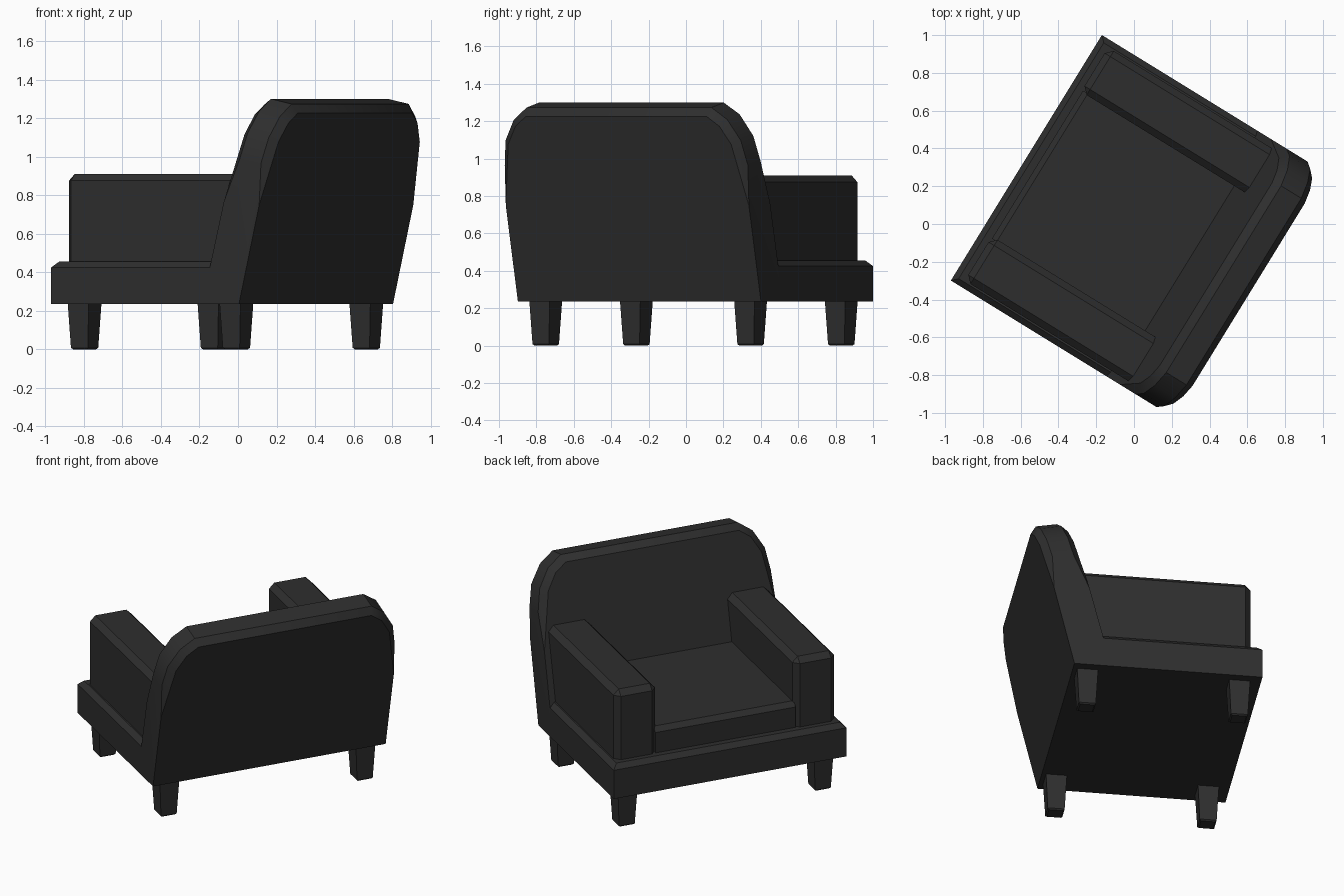
import bpy, bmesh, math
from mathutils import Matrix

if "Cube" in bpy.data.objects:
    bpy.data.objects.remove(bpy.data.objects["Cube"])

# Chair is built square to the axes (front at -y) then turned about z
TURN = Matrix.Rotation(math.radians(-121.6), 4, 'Z')

mat = bpy.data.materials.new("charcoal")
mat.diffuse_color = (0.027, 0.027, 0.027, 1)
mat.use_nodes = True
mat.node_tree.nodes["Principled BSDF"].inputs["Base Color"].default_value = mat.diffuse_color


def loft(name, ring_a, ring_b, bevel=0.0, pick=lambda c: True):
    """Join two matching outlines into a closed solid, bevel chosen edges."""
    bm = bmesh.new()
    a = [bm.verts.new(p) for p in ring_a]
    b = [bm.verts.new(p) for p in ring_b]
    bm.faces.new(a)
    bm.faces.new(b)
    n = len(a)
    for i in range(n):
        j = (i + 1) % n
        bm.faces.new((a[i], a[j], b[j], b[i]))
    bmesh.ops.recalc_face_normals(bm, faces=bm.faces[:])
    if bevel:
        edges = [e for e in bm.edges
                 if pick((e.verts[0].co + e.verts[1].co) / 2)]
        bmesh.ops.bevel(bm, geom=edges, offset=bevel, segments=1,
                        profile=0.5, affect='EDGES')
    bm.transform(TURN)
    bmesh.ops.recalc_face_normals(bm, faces=bm.faces[:])
    me = bpy.data.meshes.new(name)
    bm.to_mesh(me)
    bm.free()
    me.materials.append(mat)
    ob = bpy.data.objects.new(name, me)
    bpy.context.collection.objects.link(ob)
    return ob


def rect(x0, x1, y0, y1, z):
    return [(x0, y0, z), (x1, y0, z), (x1, y1, z), (x0, y1, z)]


def front_y(z):      # leaning front of the backrest
    return 0.305 + 0.25 * (z - 0.455)


def back_y(z):       # leaning rear of the backrest
    return 0.475 + 0.24 * (z - 0.235)


W, Z0, Z1 = 0.763, 0.235, 0.455

# Base rail, ending against the backrest
loft("base", rect(-W, W, -0.669, front_y(Z0), Z0),
     rect(-W, W, -0.669, front_y(Z1), Z1), 0.03,
     lambda c: c.z > 0.44 and c.y < 0.2)

# Backrest: rounded outline as (half width, front height, rear height)
half = [(W, Z0, Z0), (W, 0.99, 0.96), (0.738, 1.13, 1.09),
        (0.67, 1.245, 1.20), (0.58, 1.308, 1.265)]
outline = half + [(-x, f, r) for x, f, r in reversed(half)]
loft("backrest", [(x, front_y(f), f) for x, f, r in outline],
     [(x, back_y(r), r) for x, f, r in outline], 0.04,
     lambda c: c.z > 1.0 and min(abs(c.y - front_y(c.z)),
                                 abs(c.y - back_y(c.z))) < 0.01)

# Seat cushion
loft("seat_cushion", rect(-0.46, 0.46, -0.60, 0.40, 0.44),
     rect(-0.46, 0.46, -0.60, 0.40, 0.62), 0.03,
     lambda c: c.z > 0.6 and c.y < -0.5)

for side, s in (("left", -1), ("right", 1)):
    # Armrest running into the backrest
    x0, x1 = sorted((s * 0.45, s * 0.724))
    loft(side + "_armrest", rect(x0, x1, -0.606, 0.37, 0.44),
         rect(x0, x1, -0.606, 0.46, 0.91), 0.035,
         lambda c: c.z > 0.6 and c.y < 0.44)
    # Tapered legs
    for end, y in (("front", -0.539), ("back", 0.386)):
        x, t, b = s * 0.643, 0.064, 0.051
        loft(end + "_" + side + "_leg", rect(x - b, x + b, y - b, y + b, 0),
             rect(x - t, x + t, y - t, y + t, 0.245), 0.008,
             lambda c: c.z < 0.01)

# Soft shading on shallow angles only
for ob in bpy.context.collection.objects:
    ob.select_set(True)
    bpy.context.view_layer.objects.active = ob
bpy.ops.object.shade_smooth_by_angle(angle=math.radians(30))
